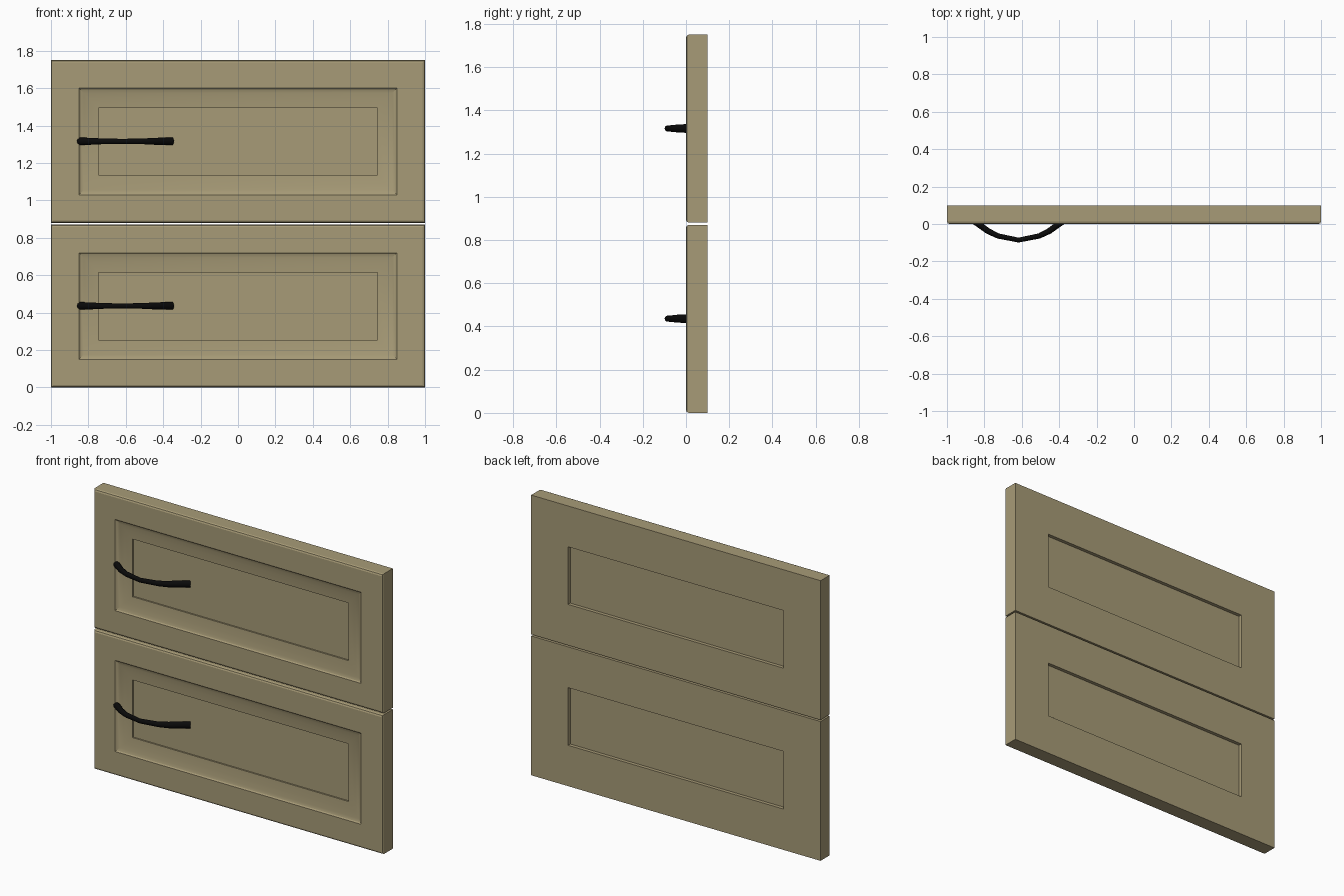
import bpy, bmesh, math
from mathutils import Vector

if "Cube" in bpy.data.objects:
    bpy.data.objects.remove(bpy.data.objects["Cube"])


def material(name, rgb):
    m = bpy.data.materials.new(name)
    m.diffuse_color = (*rgb, 1)
    m.use_nodes = True
    m.node_tree.nodes["Principled BSDF"].inputs["Base Color"].default_value = m.diffuse_color
    return m


WOOD = material("tan_wood", (0.39, 0.33, 0.185))
BLACK = material("black_metal", (0.003, 0.003, 0.003))


def loft(name, rings, mat, angle):
    """Bridge equal-length rings of points, cap both ends, smooth by angle."""
    bm = bmesh.new()
    loops = [[bm.verts.new(p) for p in ring] for ring in rings]
    n = len(loops[0])
    for a, b in zip(loops, loops[1:]):
        for i in range(n):
            j = (i + 1) % n
            bm.faces.new((a[i], a[j], b[j], b[i]))
    bm.faces.new(loops[0])
    bm.faces.new(loops[-1])
    bmesh.ops.recalc_face_normals(bm, faces=bm.faces)
    me = bpy.data.meshes.new(name)
    bm.to_mesh(me)
    bm.free()
    me.materials.append(mat)
    ob = bpy.data.objects.new(name, me)
    bpy.context.collection.objects.link(ob)
    bpy.context.view_layer.objects.active = ob
    ob.select_set(True)
    bpy.ops.object.shade_smooth_by_angle(angle=math.radians(angle))
    ob.select_set(False)


# Drawer front section, from back panel round the edge to front panel: (inset, y)
PROFILE = [(0.255, 0.078), (0.255, 0.10), (0, 0.10), (0, 0.013), (0.004, 0.004),
           (0.013, 0), (0.15, 0), (0.157, 0.006), (0.175, 0.012), (0.205, 0.019),
           (0.255, 0.025), (0.255, 0.034)]


def drawer_front(name, z0, z1):
    rings = [[(-1 + d, y, z0 + d), (1 - d, y, z0 + d),
              (1 - d, y, z1 - d), (-1 + d, y, z1 - d)] for d, y in PROFILE]
    loft(name, rings, WOOD, 20)


# Half of the bowed handle: (x offset from middle, y, radius, half height)
HALF = [(0.265, 0.034, 0.017, 0.021), (0.215, 0.0, 0.017, 0.021),
        (0.165, -0.037, 0.016, 0.019), (0.11, -0.064, 0.014, 0.016)]
PATH = ([(-x, y, r, h) for x, y, r, h in HALF] + [(0, -0.086, 0.013, 0.014)]
        + HALF[::-1])


def handle(name, cx, cz, sides=10):
    rings = []
    for k, (x, y, r, h) in enumerate(PATH):
        a, b = PATH[max(k - 1, 0)], PATH[min(k + 1, len(PATH) - 1)]
        t = Vector((b[0] - a[0], b[1] - a[1], 0)).normalized()
        side = Vector((-t.y, t.x, 0))
        c = Vector((cx + x, y, cz))
        rings.append([c + side * r * math.cos(u) + Vector((0, 0, h * math.sin(u)))
                      for u in (2 * math.pi * i / sides for i in range(sides))])
    loft(name, rings, BLACK, 50)


for label, z in (("lower", 0.0), ("upper", 0.88)):
    drawer_front(label + "_drawer_front", z, z + 0.87)
    handle(label + "_handle", -0.617, z + 0.436)
